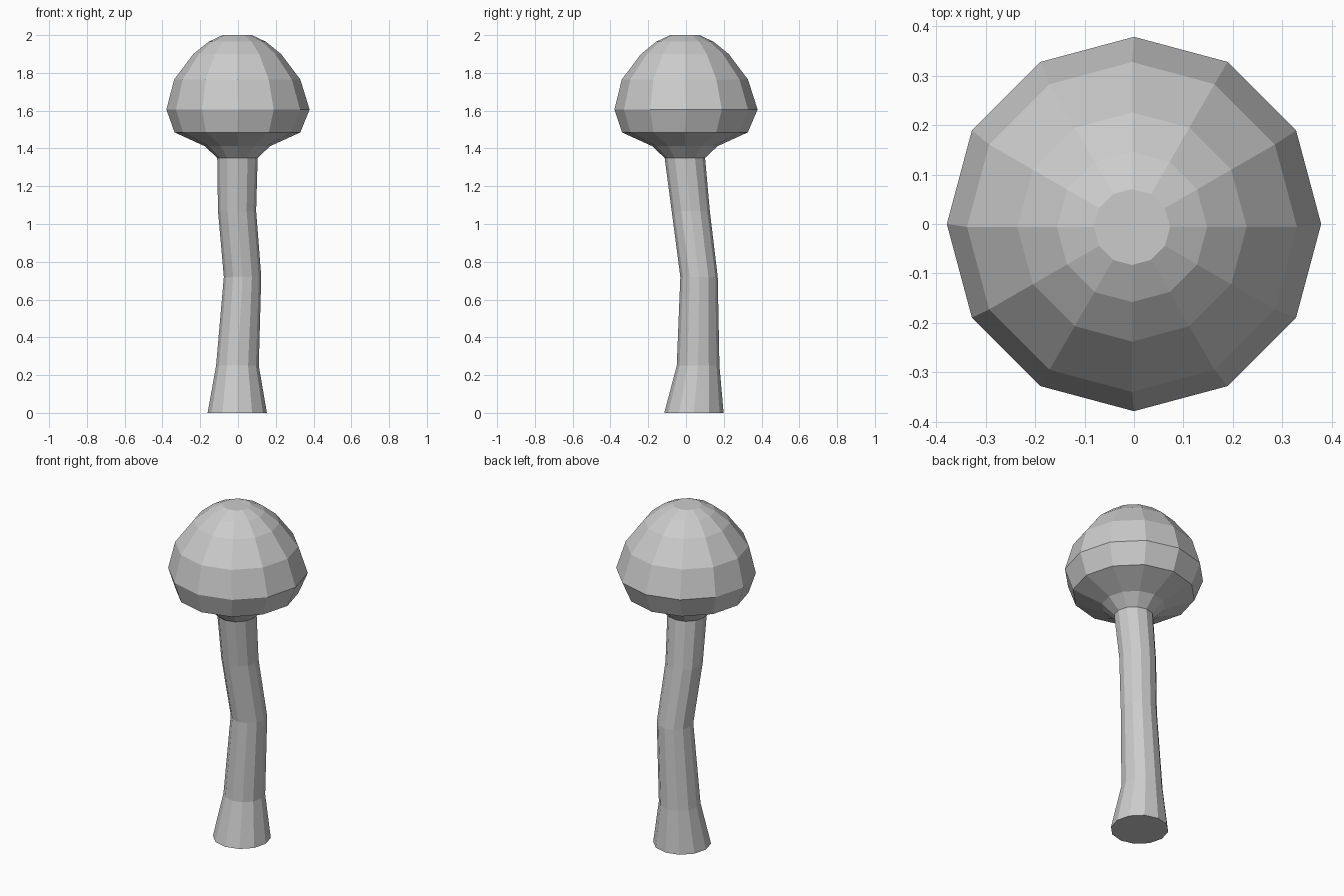
import bpy, bmesh
from math import cos, sin, pi

if "Cube" in bpy.data.objects:
    bpy.data.objects.remove(bpy.data.objects["Cube"])

SIDES = 12


def loft(name, rings, cap_bottom, cap_top):
    """Skin a stack of (x, y, z, radius) rings into a flat-shaded tube."""
    bm = bmesh.new()
    loops = [[bm.verts.new((x + r * cos(2 * pi * i / SIDES),
                            y + r * sin(2 * pi * i / SIDES), z))
              for i in range(SIDES)] for x, y, z, r in rings]
    for low, high in zip(loops, loops[1:]):
        for i in range(SIDES):
            j = (i + 1) % SIDES
            bm.faces.new((low[i], low[j], high[j], high[i]))
    if cap_bottom:
        bm.faces.new(loops[0][::-1])
    if cap_top:
        bm.faces.new(loops[-1])
    mesh = bpy.data.meshes.new(name)
    bm.to_mesh(mesh)
    bm.free()
    obj = bpy.data.objects.new(name, mesh)
    bpy.context.collection.objects.link(obj)
    return obj


# Bent stem with flared foot
loft("stem", [
    (-0.004, 0.042, 0.00, 0.157),
    (-0.003, 0.064, 0.25, 0.113),
    (0.024, 0.069, 0.72, 0.099),
    (-0.005, 0.025, 1.07, 0.101),
    (-0.003, -0.006, 1.35, 0.107),
], True, False)

# Rounded cap, from the stem collar up over the underside and dome
loft("cap", [
    (-0.003, -0.006, 1.35, 0.107),
    (-0.003, -0.006, 1.412, 0.173),
    (-0.003, -0.006, 1.485, 0.333),
    (0.0, 0.0, 1.606, 0.379),
    (-0.004, -0.006, 1.765, 0.334),
    (-0.004, -0.006, 1.90, 0.232),
    (-0.004, -0.006, 1.965, 0.152),
    (-0.004, -0.006, 2.00, 0.077),
], False, True)
